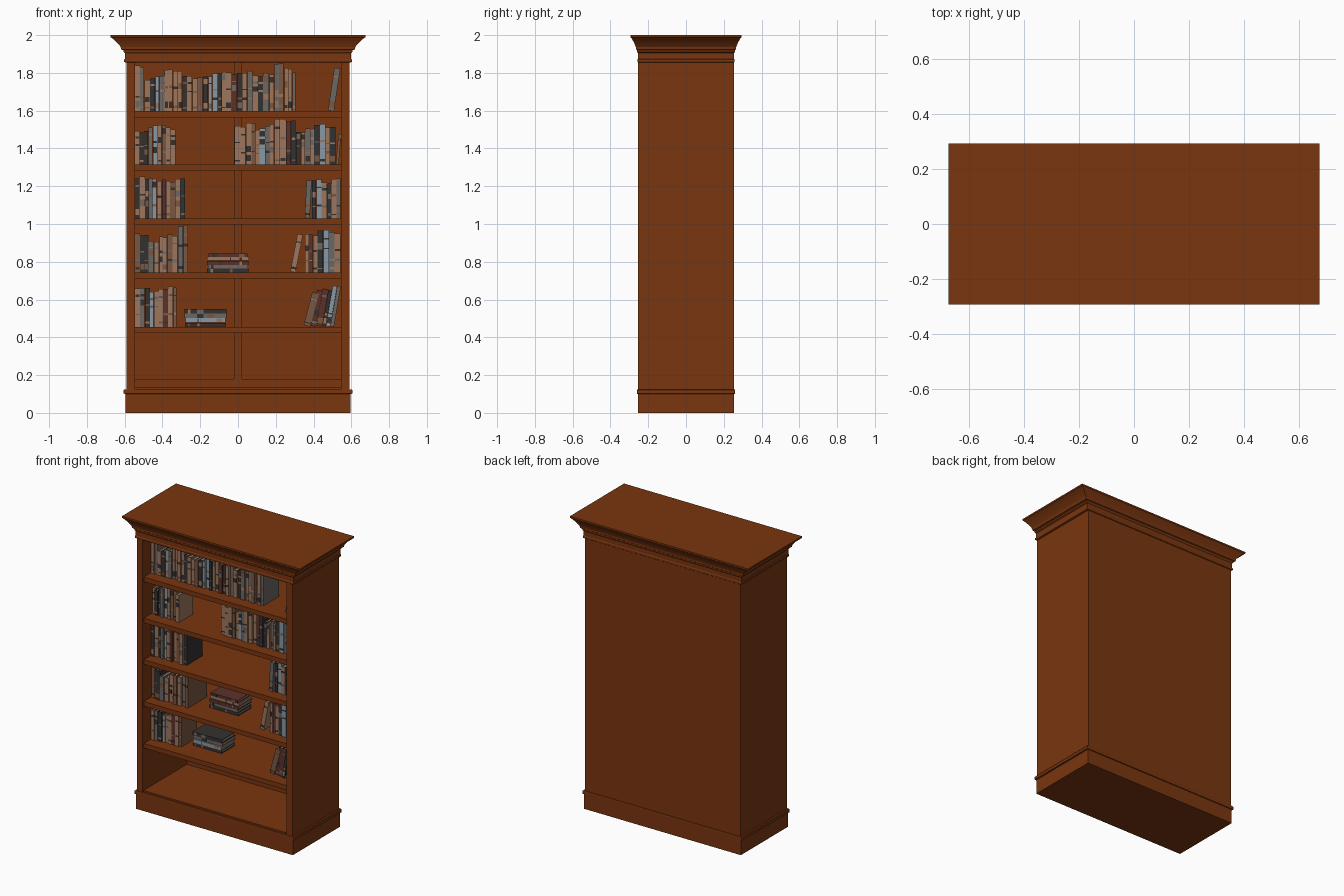
import bpy, bmesh, random
from mathutils import Matrix, Vector

if "Cube" in bpy.data.objects:
    bpy.data.objects.remove(bpy.data.objects["Cube"])

random.seed(7)

def material(name, rgb):
    m = bpy.data.materials.new(name)
    m.diffuse_color = [(c / 255 / 12.92 if c < 11 else ((c / 255 + 0.055) / 1.055) ** 2.4) for c in rgb] + [1]
    m.use_nodes = True
    m.node_tree.nodes["Principled BSDF"].inputs["Base Color"].default_value = m.diffuse_color
    return m

WOOD = material("wood", (122, 54, 15))
BOOK_MATS = [material("tan", (158, 118, 92)), material("grey", (108, 104, 100)),
             material("pale_blue", (138, 152, 164)), material("charcoal", (52, 48, 48)),
             material("maroon", (92, 48, 42)), material("brown", (122, 86, 64)),
             material("pages", (150, 132, 114))]
KEY = {c: i for i, c in enumerate("tgbcmnp")}

def finish(name, bm, mats):
    bmesh.ops.recalc_face_normals(bm, faces=bm.faces)
    me = bpy.data.meshes.new(name)
    bm.to_mesh(me)
    bm.free()
    for m in mats:
        me.materials.append(m)
    ob = bpy.data.objects.new(name, me)
    bpy.context.collection.objects.link(ob)
    return ob

def add_box(bm, lo, hi, mat=0, xf=Matrix()):
    lo, hi = Vector(lo), Vector(hi)
    m = xf @ Matrix.Translation((lo + hi) / 2) @ Matrix.Diagonal((*(hi - lo), 1))
    r = bmesh.ops.create_cube(bm, size=1, matrix=m)
    for f in {f for v in r["verts"] for f in v.link_faces}:
        f.material_index = mat

def box(name, lo, hi):
    bm = bmesh.new()
    add_box(bm, lo, hi)
    return finish(name, bm, [WOOD])

def moulding(name, hx, hy, profile):
    """Stack of rectangles following (z, offset); the depth grows half as fast."""
    bm = bmesh.new()
    rings = [[bm.verts.new((sx * (hx + o), sy * (hy + o / 2), z))
              for sx, sy in ((-1, -1), (1, -1), (1, 1), (-1, 1))] for z, o in profile]
    for a, b in zip(rings, rings[1:]):
        for i in range(4):
            bm.faces.new((a[i], a[(i + 1) % 4], b[(i + 1) % 4], b[i]))
    bm.faces.new(rings[0])
    bm.faces.new(rings[-1])
    return finish(name, bm, [WOOD])

# Case: plinth, crown, sides, back with raised frame
moulding("plinth", 0.595, 0.255, [(0, 0), (0.1, 0), (0.102, 0.01), (0.12, 0.01), (0.125, 0.006)])
moulding("crown", 0.595, 0.253,
         [(1.855, 0), (1.858, 0.008), (1.87, 0.008), (1.874, 0.003), (1.905, 0.003), (1.91, 0.01),
          (1.92, 0.012), (1.924, 0.024), (1.937, 0.026), (1.943, 0.03), (1.955, 0.04),
          (1.97, 0.055), (1.985, 0.073), (1.989, 0.081), (2.0, 0.081)])
for side, s in (("left", -1), ("right", 1)):
    x = sorted((s * 0.546, s * 0.591))
    box(side + "_side", (x[0], -0.253, 0.12), (x[1], 0.253, 1.86))
box("back_panel", (-0.55, 0.235, 0.12), (0.55, 0.253, 1.86))
box("back_stile", (-0.02, 0.225, 0.13), (0.02, 0.24, 1.86))
box("back_rail", (-0.548, 0.225, 0.13), (0.548, 0.24, 0.18))
box("case_floor", (-0.548, -0.245, 0.11), (0.548, 0.24, 0.135))

# Shelves
SHELVES = [0.456, 0.743, 1.03, 1.315, 1.597]
for i, z in enumerate(SHELVES):
    box(f"shelf_{i + 1}", (-0.548, -0.24, z - 0.032), (0.548, 0.236, z))

def add_book(bm, w, h, d, col, xf):
    """Upright book, spine at -y, right edge at x = 0."""
    t = min(0.004, w * 0.2)
    add_box(bm, (-w, 0, 0), (-w + t, d, h), col, xf)
    add_box(bm, (-t, 0, 0), (0, d, h), col, xf)
    add_box(bm, (-w + t, 0, 0), (-t, t, h), col, xf)
    add_box(bm, (-w + t, t, 0.003), (-t, d - 0.005, h - 0.004), KEY["p"], xf)
    # Spine labels and bands
    for f in random.sample((0.08, 0.3, 0.55, 0.78), 2):
        c = random.choice([k for k in (0, 1, 3, 3, 5) if k != col])
        add_box(bm, (-w + 0.001, -0.0015, h * f),
                (-0.001, 0.001, h * (f + random.choice((0.03, 0.06, 0.15)))), c, xf)

def book_row(name, x0, x1, z, cols, heights, lean=0):
    bm = bmesh.new()
    n = len(cols)
    ws = [random.uniform(0.75, 1.25) for _ in cols]
    k = (x1 - x0) / sum(ws)
    x = x0
    for i, (c, w) in enumerate(zip(cols, ws)):
        x += w * k
        h = heights[i * len(heights) // n] + random.uniform(-0.008, 0.006)
        xf = (Matrix.Translation((x, -0.16 + random.uniform(-0.01, 0.012), z))
              @ Matrix.Rotation(lean, 4, "Y"))
        add_book(bm, w * k - 0.001, h, h * 0.82, KEY[c], xf)
    finish(name, bm, BOOK_MATS)

# Top shelf
z = SHELVES[4]
book_row("books_top_first", -0.545, -0.497, z, "tg", [0.24])
book_row("books_top_main", -0.495, 0.19, z, "tcbgttttcttncbbcttmctgtcgt",
         [0.17, 0.19, 0.22, 0.22, 0.19, 0.18, 0.19, 0.2, 0.21, 0.2, 0.21, 0.19, 0.2])
book_row("books_top_tall", 0.192, 0.242, z, "gn", [0.25])
book_row("books_top_end", 0.244, 0.305, z, "ttg", [0.23, 0.21])
book_row("book_top_leaning", 0.475, 0.508, z, "g", [0.236], 0.15)
# Fourth shelf
z = SHELVES[3]
book_row("books_fourth_left", -0.545, -0.33, z, "tccgbtntt", [0.175, 0.2, 0.21, 0.19])
book_row("books_fourth_main", -0.02, 0.19, z, "tttntbgt", [0.2, 0.215, 0.19, 0.21])
book_row("books_fourth_tall", 0.192, 0.305, z, "ttmc", [0.245, 0.235])
book_row("books_fourth_right", 0.307, 0.515, z, "ctgtcbtc", [0.17, 0.19, 0.21, 0.2])
book_row("book_fourth_leaning", 0.517, 0.533, z, "n", [0.165], 0.08)
# Third shelf
z = SHELVES[2]
book_row("books_third_left", -0.545, -0.28, z, "ctcgbtmtntc", [0.215, 0.215, 0.2, 0.2, 0.21])
book_row("books_third_leaning", 0.352, 0.38, z, "g", [0.205], 0.05)
book_row("books_third_right", 0.392, 0.543, z, "cbtctg", [0.2, 0.19, 0.21])
# Second shelf
z = SHELVES[1]
book_row("books_second_left", -0.545, -0.32, z, "nccgtttnt", [0.2, 0.17, 0.19, 0.2])
book_row("books_second_tall", -0.318, -0.265, z, "gn", [0.25])
book_row("book_second_leaning", 0.275, 0.305, z, "t", [0.21], 0.19)
book_row("books_second_right", 0.355, 0.543, z, "tmtcbgt", [0.2, 0.22, 0.21])
# First shelf
z = SHELVES[0]
book_row("books_first_left", -0.545, -0.325, z, "tgcbttmtn", [0.2, 0.185, 0.2, 0.215])
book_row("book_first_leaning", 0.345, 0.382, z, "n", [0.185], 0.26)
book_row("books_first_right", 0.384, 0.508, z, "mmcbg", [0.2, 0.215], 0.17)

def book_stack(name, x0, x1, y, z, cols, thick):
    bm = bmesh.new()
    for c in cols:
        # A book on its side, its spine facing front
        L, t = (x1 - x0) * random.uniform(0.92, 1.0), thick * random.uniform(0.85, 1.1)
        xf = (Matrix.Translation(((x0 + x1) / 2 - L / 2, y + random.uniform(-0.005, 0.005), z + t))
              @ Matrix(((0, 0, 1, 0), (0, 1, 0, 0), (1, 0, 0, 0), (0, 0, 0, 1))))
        add_book(bm, t - 0.0005, L, 0.145, KEY[c], xf)
        z += t
    finish(name, bm, BOOK_MATS)

# Flat stacks
book_stack("stack_second_shelf", -0.165, 0.058, -0.075, SHELVES[1], "cgmtm", 0.0205)
book_stack("stack_first_shelf", -0.285, -0.06, -0.085, SHELVES[0], "cbgc", 0.0235)
